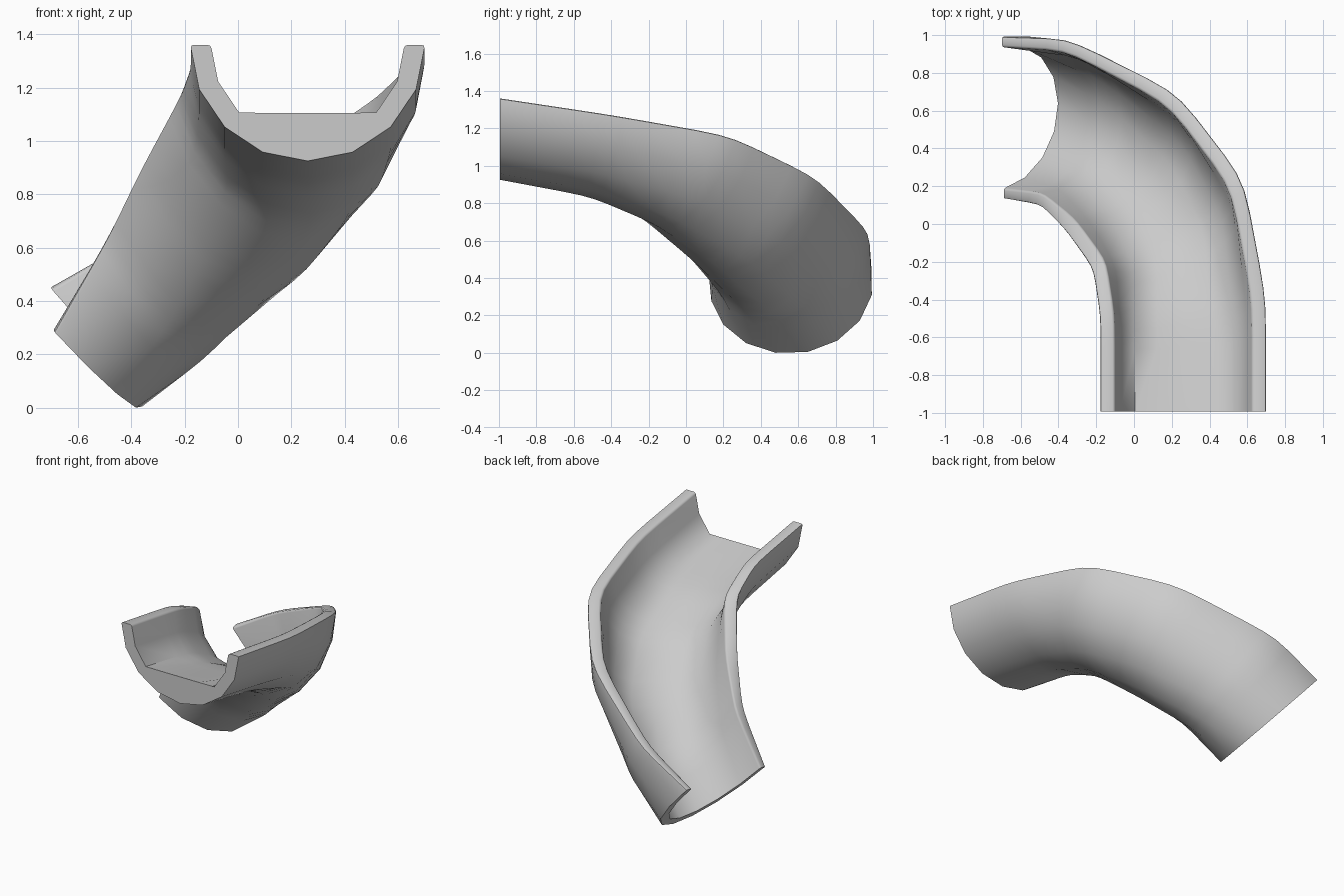
import bpy, bmesh, math
from mathutils import Vector

if "Cube" in bpy.data.objects:
    bpy.data.objects.remove(bpy.data.objects["Cube"])

# Stations down the chute: centre of rim line, half-width vector (to outer rim),
# depth vector (to underside), inner floor depth (below 1 = flattened), wall scale
STATIONS = [
    ((.26, -1, 1.38), (.44, 0, 0), (0, 0, -.435), .71, .825),
    ((.26, -.45, 1.295), (.44, .05, -.005), (0, -.07, -.44), .80, .825),
    ((.18, -.005, 1.185), (.40, .235, -.005), (.09, -.16, -.48), .88, .825),
    ((-.07, .325, .94), (.295, .365, .02), (.22, -.16, -.46), .95, .83),
    ((-.425, .535, .655), (.075, .44, .015), (.30, -.05, -.45), 1.0, .85),
    ((-.695, .555, .39), (-.005, .43, .085), (.335, .09, -.365), 1.0, .87),
]
SIDES = 8


def section(centre, half, depth, floor, wall):
    """Closed U section: outer arc, then inner arc back."""
    c, a, b = Vector(centre), Vector(half), Vector(depth)
    angles = [math.pi * i / SIDES for i in range(SIDES + 1)]
    outer = [c + a * math.cos(t) + b * math.sin(t) for t in angles]
    inner = [c + wall * (a * math.cos(t) + b * min(math.sin(t), floor))
             for t in reversed(angles)]
    return outer + inner


def soften(sections, cut):
    """Round the bends by cutting each middle station in two."""
    out = [sections[0]]
    for prev, cur, nxt in zip(sections, sections[1:], sections[2:]):
        out.append([p.lerp(q, cut) for p, q in zip(cur, prev)])
        out.append([p.lerp(q, cut) for p, q in zip(cur, nxt)])
    return out + [sections[-1]]


# Loft the chute
bm = bmesh.new()
path = soften(soften([section(*s) for s in STATIONS], .14), .2)
rings = [[bm.verts.new(p) for p in s] for s in path]
n = len(rings[0])
for r, s in zip(rings, rings[1:]):
    for i in range(n):
        j = (i + 1) % n
        bm.faces.new((r[i], r[j], s[j], s[i]))

# Close the wall thickness at both ends
for ring in (rings[0], rings[-1]):
    for i in range(SIDES):
        bm.faces.new((ring[i], ring[i + 1], ring[n - 2 - i], ring[n - 1 - i]))
bmesh.ops.recalc_face_normals(bm, faces=bm.faces)

# Soft lip on the rims
rim_edges = [bm.edges.get((r[i], s[i])) for r, s in zip(rings, rings[1:])
             for i in (0, SIDES, SIDES + 1, n - 1)]
bmesh.ops.bevel(bm, geom=rim_edges, offset=.012, segments=2, profile=.5,
                affect='EDGES', clamp_overlap=True)

# Stand on the ground, centred
for axis in range(3):
    vals = [v.co[axis] for v in bm.verts]
    shift = min(vals) if axis == 2 else (min(vals) + max(vals)) / 2
    for v in bm.verts:
        v.co[axis] -= shift

mesh = bpy.data.meshes.new("curved_chute")
bm.to_mesh(mesh)
bm.free()
chute = bpy.data.objects.new("curved_chute", mesh)
bpy.context.collection.objects.link(chute)
bpy.context.view_layer.objects.active = chute
chute.select_set(True)
bpy.ops.object.shade_smooth_by_angle(angle=math.radians(50))
